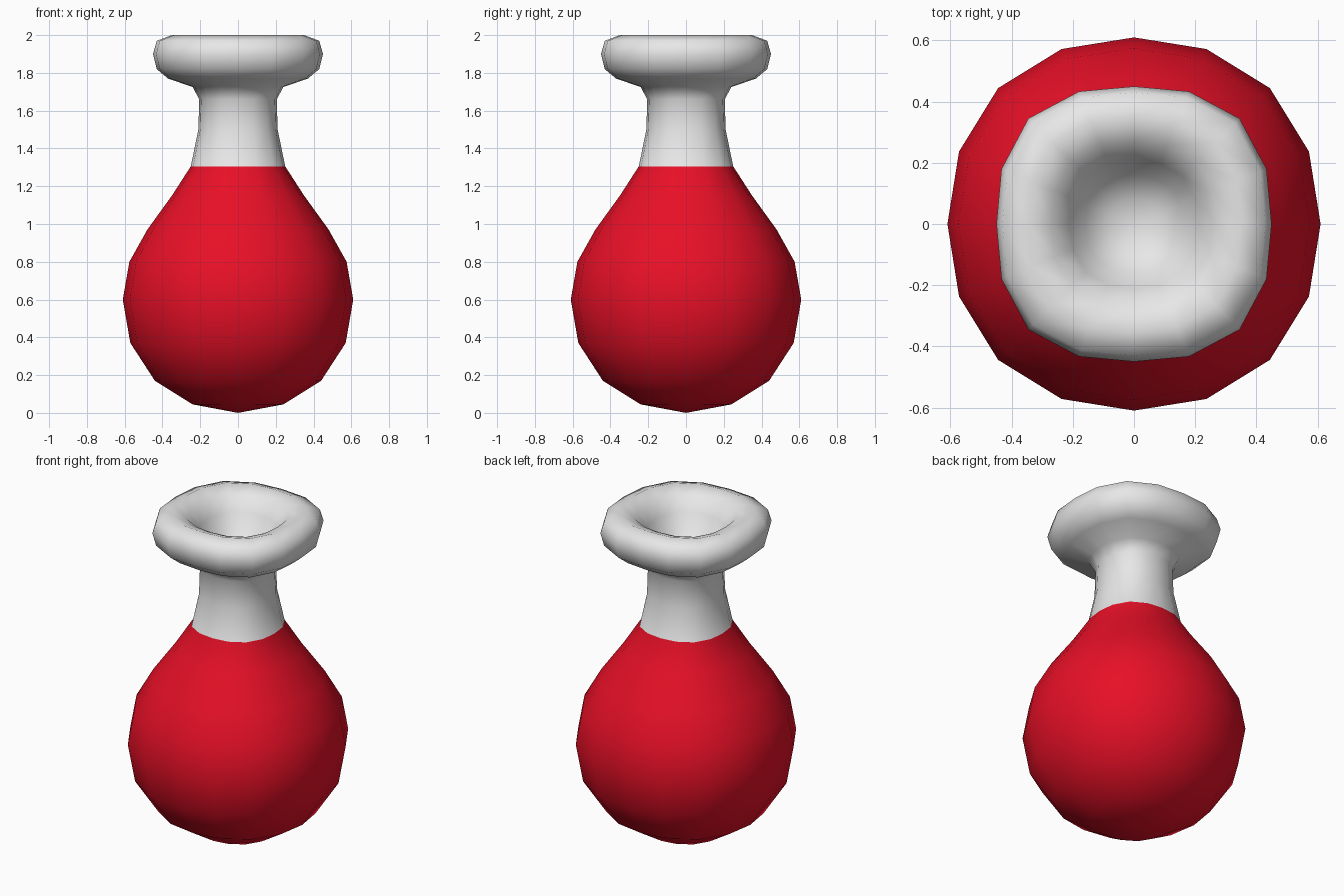
import bpy, bmesh
from math import sin, cos, tau

SIDES = 16

cube = bpy.data.objects.get("Cube")
if cube:
    bpy.data.objects.remove(cube, do_unlink=True)


def material(name, colour):
    mat = bpy.data.materials.new(name)
    mat.use_nodes = True
    mat.diffuse_color = colour
    mat.node_tree.nodes["Principled BSDF"].inputs["Base Color"].default_value = colour
    return mat


# Flask profile: radius, height, extra radius at the diagonals (rounded-square rings)
profile = [
    (0, 0, 0), (.24, .045, .03), (.44, .17, .03), (.57, .37, .03),           # round base
    (.61, .6, .03), (.575, .8, .03), (.48, .97, .03), (.35, 1.15, .04),      # bulb
    (.25, 1.305, .06), (.21, 1.5, .06), (.205, 1.66, .06), (.24, 1.725, .07),  # neck
    (.37, 1.77, .08), (.43, 1.82, .085), (.45, 1.9, .085), (.43, 1.97, .085),  # lip
    (.35, 2, .08), (.27, 1.97, .07), (.21, 1.89, .06), (.16, 1.79, .06),     # mouth
    (.08, 1.74, .05), (0, 1.73, 0),
]


def ring(bm, radius, height, square):
    if radius == 0:
        return [bm.verts.new((0, 0, height))]
    verts = []
    for i in range(SIDES):
        a = tau * i / SIDES
        r = radius * (1 + square * (1 - cos(4 * a)) / 2)
        verts.append(bm.verts.new((r * cos(a), r * sin(a), height)))
    return verts


# One continuous skin, with the bulb red and the neck and lip white
bm = bmesh.new()
rings = [ring(bm, *p) for p in profile]
for k, (low, high) in enumerate(zip(rings, rings[1:])):
    for i in range(SIDES):
        j = (i + 1) % SIDES
        corners = [low[i % len(low)], low[j % len(low)],
                   high[j % len(high)], high[i % len(high)]]
        face = bm.faces.new(list(dict.fromkeys(corners)))
        face.smooth = True
        face.material_index = 0 if profile[k + 1][1] < 1.31 and k < 9 else 1
bmesh.ops.recalc_face_normals(bm, faces=bm.faces)

mesh = bpy.data.meshes.new("flask")
bm.to_mesh(mesh)
bm.free()
mesh.materials.append(material("red liquid", (.8, .005, .02, 1)))
mesh.materials.append(material("white glass", (.8, .8, .8, 1)))
bpy.context.collection.objects.link(bpy.data.objects.new("flask", mesh))
